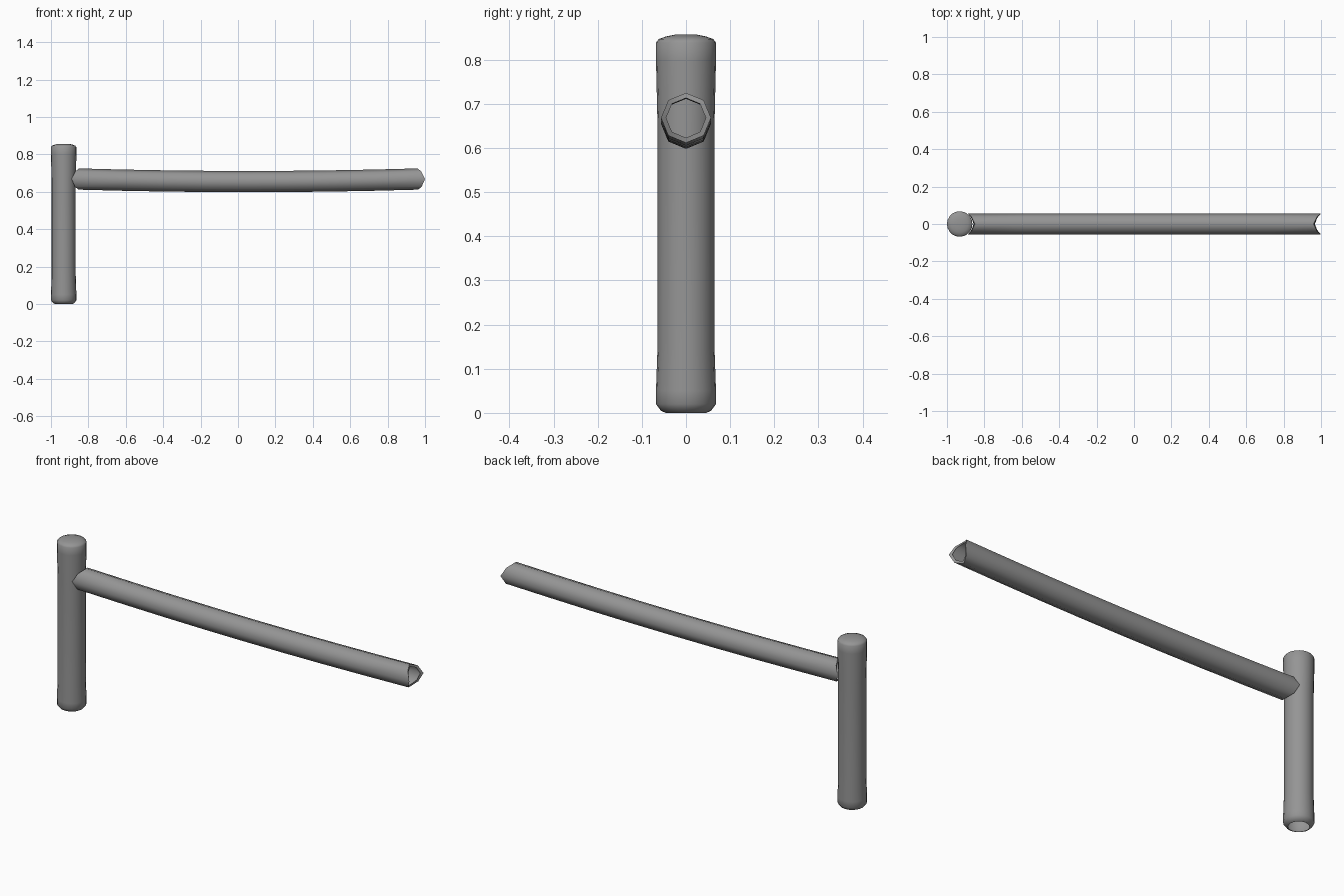
import bpy, bmesh, math

cube = bpy.data.objects.get("Cube")
if cube:
    bpy.data.objects.remove(cube)

GREY = (0.3, 0.3, 0.3, 1)
metal = bpy.data.materials.new("grey metal")
metal.use_nodes = True
metal.diffuse_color = GREY
metal.node_tree.nodes["Principled BSDF"].inputs["Base Color"].default_value = GREY


def skin(name, rings, cap=False):
    """Join rings of points into an open tube, optionally capping the last ring."""
    bm = bmesh.new()
    loops = [[bm.verts.new(p) for p in ring] for ring in rings]
    n = len(loops[0])
    for a, b in zip(loops, loops[1:]):
        for i in range(n):
            j = (i + 1) % n
            bm.faces.new((a[i], a[j], b[j], b[i]))
    if cap:
        bm.faces.new(loops[-1])
    mesh = bpy.data.meshes.new(name)
    bm.to_mesh(mesh)
    bm.free()
    mesh.materials.append(metal)
    obj = bpy.data.objects.new(name, mesh)
    bpy.context.collection.objects.link(obj)
    bpy.ops.object.select_all(action="DESELECT")
    obj.select_set(True)
    bpy.context.view_layer.objects.active = obj
    bpy.ops.object.shade_smooth_by_angle(angle=math.radians(46))
    return obj


# Upright post: slightly waisted, open lipped foot, domed top
profile = [(0.046, 0), (0.057, 0.005), (0.068, 0.02), (0.068, 0.05),
           (0.0645, 0.15), (0.0645, 0.65), (0.068, 0.8), (0.068, 0.839),
           (0.062, 0.847), (0.045, 0.853), (0.025, 0.857)]
SIDES = 20
angles = [math.tau * i / SIDES for i in range(SIDES)]
post = skin("upright_post",
            [[(r * math.cos(a), r * math.sin(a), z) for a in angles] for r, z in profile],
            cap=True)
post.location.x = -0.932

# Sagging eight-sided rail, hollow, with ends notched to fit round a post
MID, RADIUS, LIP, SAG = 0.055, 0.0567, 0.045, 0.0135
HALF, NOTCH = 0.907, 0.038
SEGMENTS = 8


def rail_ring(t, radius, push=0.0):
    ring = []
    for i in range(8):
        a = math.tau * i / 8
        y, dz = radius * math.sin(a), radius * math.cos(a)
        notch = NOTCH * (y / RADIUS) ** 2 if abs(t) == 1 else 0
        tilt = -2 * SAG * t / HALF * dz
        x = MID + t * HALF + math.copysign(notch + push, t) + tilt
        ring.append((x, y, 0.655 + SAG * t * t + dz))
    return ring


steps = [-1 + 2 * i / SEGMENTS for i in range(SEGMENTS + 1)]
rings = [rail_ring(t, RADIUS) for t in steps]
rings = [rail_ring(-1, LIP, 0.004)] + rings + [rail_ring(1, LIP, 0.004)]
skin("hollow_rail", rings)
